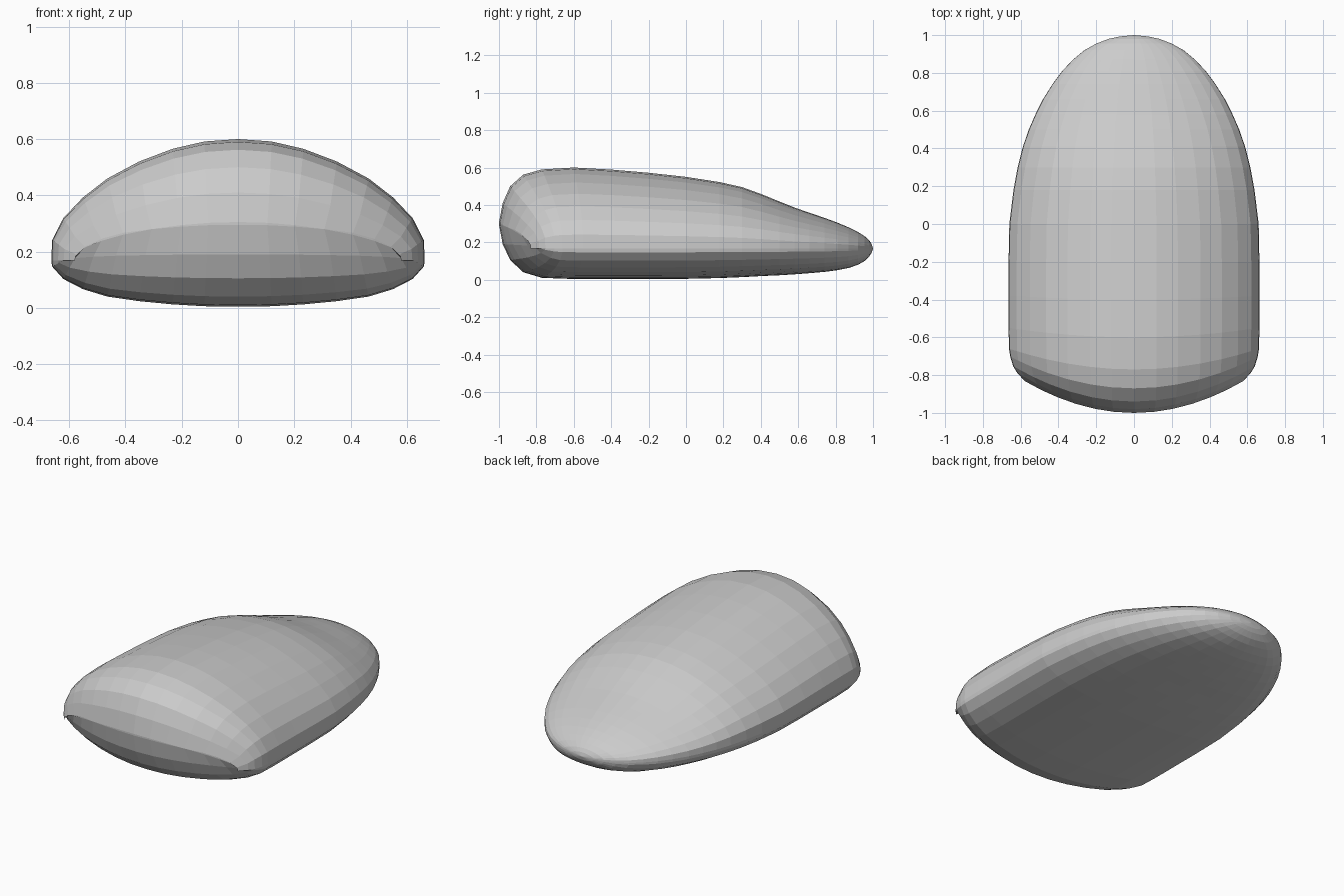
import bpy, bmesh

if "Cube" in bpy.data.objects:
    bpy.data.objects.remove(bpy.data.objects["Cube"])

MID = 0.168  # height of the widest line

# half cross-section: (x fraction, upper rise fraction, lower drop fraction)
HALF = [(0, 1, 1), (.18, .98, .99), (.35, .92, .95), (.53, .815, .88),
        (.70, .675, .78), (.83, .52, .62), (.935, .35, .40), (.995, .17, .13)]

# stations front to back: y, half width, top z, bottom z, forward bow of the section
STATIONS = [
    (-1.0, .58, .305, .295, .22), (-.98, .62, .41, .19, .22), (-.94, .64, .50, .105, .20),
    (-.87, .655, .562, .04, .17), (-.77, .662, .59, .01, .11), (-.60, .664, .60, .004, .05),
    (-.40, .664, .589, .004, .02), (-.20, .664, .572, .004, 0), (0, .66, .55, .005, 0),
    (.18, .638, .522, .009, 0), (.30, .616, .495, .014, 0), (.41, .588, .455, .02, 0),
    (.50, .557, .418, .024, 0), (.58, .522, .386, .029, 0), (.66, .482, .358, .035, 0),
    (.74, .432, .331, .042, 0), (.81, .38, .305, .051, 0), (.87, .323, .28, .063, 0),
    (.92, .263, .255, .08, 0), (.955, .20, .233, .10, 0), (.98, .135, .21, .125, 0),
    (.993, .075, .19, .145, 0)]


def section(y, w, top, low, bow):
    """Closed ring of points, starting at the left edge and going over the top."""
    upper = [(-x, u) for x, u, _ in reversed(HALF)] + [(x, u) for x, u, _ in HALF[1:]]
    lower = [(x, d) for x, _, d in reversed(HALF)] + [(-x, d) for x, _, d in HALF[1:]]
    pts = [(-1, MID)] + [(x, MID + f * (top - MID)) for x, f in upper]
    pts += [(1, MID)] + [(x, MID + f * (low - MID)) for x, f in lower]
    return [(x * w, y + bow * (x * w / .66) ** 2, z) for x, z in pts]


# body shell lofted through the stations
bm = bmesh.new()
rings = [[bm.verts.new(p) for p in section(*s)] for s in STATIONS]
n = len(rings[0])
for a, b in zip(rings, rings[1:]):
    for i in range(n):
        j = (i + 1) % n
        bm.faces.new((a[i], a[j], b[j], b[i]))

# front seam closed strip by strip
f = rings[0]
h = n // 2
bm.faces.new((f[0], f[1], f[n - 1]))
bm.faces.new((f[h], f[h + 1], f[h - 1]))
for i in range(1, h - 1):
    bm.faces.new((f[i], f[i + 1], f[n - i - 1], f[n - i]))

# rounded back tip
tip = bm.verts.new((0, 1, MID))
r = rings[-1]
for i in range(n):
    bm.faces.new((r[i], r[(i + 1) % n], tip))

bmesh.ops.recalc_face_normals(bm, faces=bm.faces)
mesh = bpy.data.meshes.new("rounded_body")
bm.to_mesh(mesh)
bm.free()
bpy.context.collection.objects.link(bpy.data.objects.new("rounded_body", mesh))
